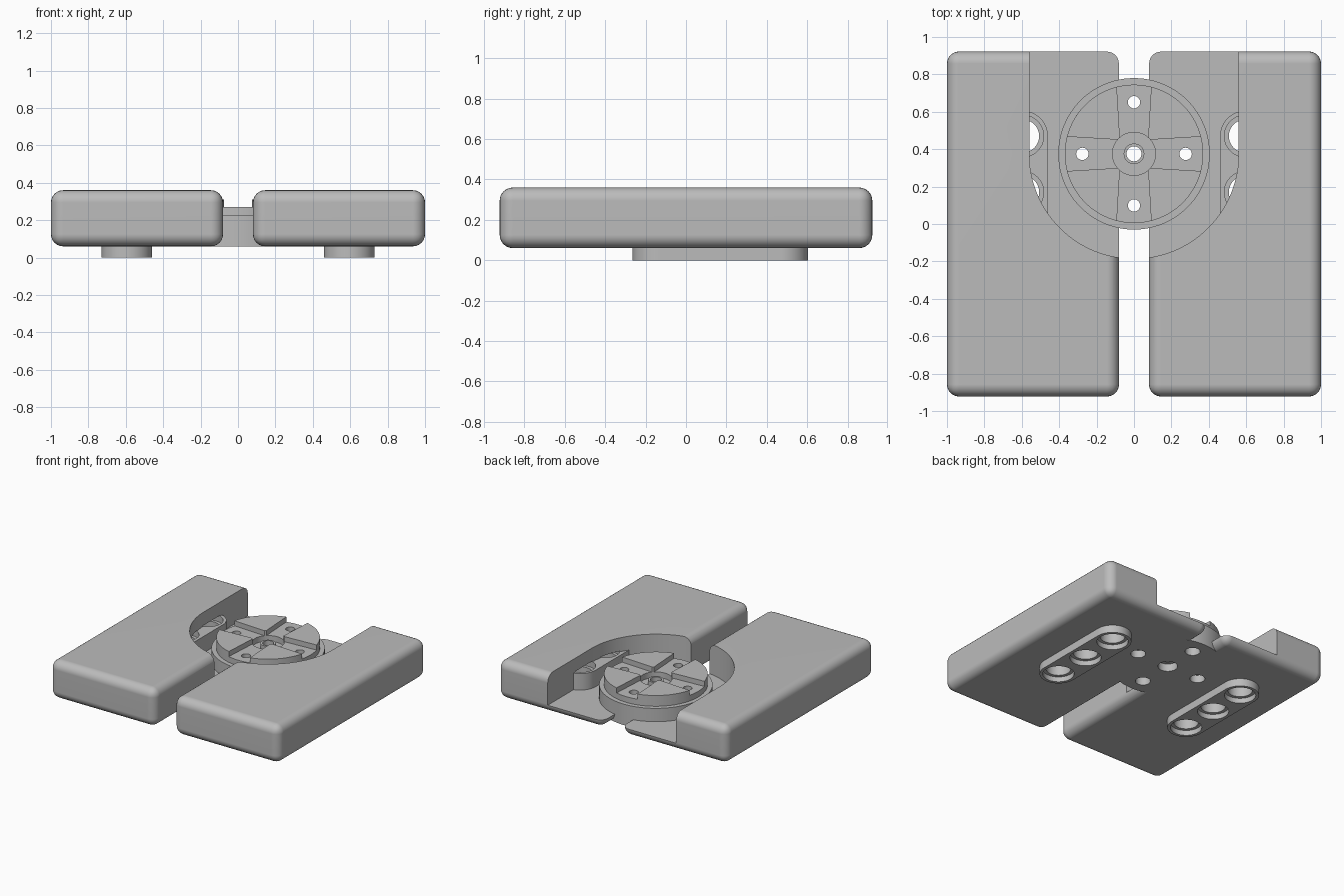
import bpy, bmesh, math
from mathutils import Matrix

if "Cube" in bpy.data.objects:
    bpy.data.objects.remove(bpy.data.objects["Cube"])

grey = bpy.data.materials.new("plain_grey")
grey.use_nodes = True
grey.diffuse_color = (0.5, 0.5, 0.5, 1)
grey.node_tree.nodes["Principled BSDF"].inputs["Base Color"].default_value = (0.5, 0.5, 0.5, 1)

HUB_Y = 0.375          # centre of the round mount
BOTTOM = 0.06          # underside of the blocks


def add(name, bm):
    bmesh.ops.recalc_face_normals(bm, faces=bm.faces)
    mesh = bpy.data.meshes.new(name)
    bm.to_mesh(mesh)
    bm.free()
    mesh.materials.append(grey)
    ob = bpy.data.objects.new(name, mesh)
    bpy.context.collection.objects.link(ob)
    return ob


def arc(cx, cy, r, a0, a1, n):
    return [(cx + r * math.cos(a0 + (a1 - a0) * i / n),
             cy + r * math.sin(a0 + (a1 - a0) * i / n)) for i in range(n + 1)]


def prism(name, points, z0, z1):
    bm = bmesh.new()
    face = bm.faces.new([bm.verts.new((x, y, z0)) for x, y in points])
    top = bmesh.ops.extrude_face_region(bm, geom=[face])["geom"]
    for v in top:
        if isinstance(v, bmesh.types.BMVert):
            v.co.z = z1
    return add(name, bm)


def cylinder(name, cx, cy, r, z0, z1, n=48):
    return prism(name, arc(cx, cy, r, 0, math.tau, n)[:-1], z0, z1)


def select(ob):
    bpy.ops.object.select_all(action="DESELECT")
    ob.select_set(True)
    bpy.context.view_layer.objects.active = ob


def combine(ob, other, operation="DIFFERENCE"):
    select(ob)
    mod = ob.modifiers.new("combine", "BOOLEAN")
    mod.object, mod.operation, mod.solver = other, operation, "EXACT"
    bpy.ops.object.modifier_apply(modifier=mod.name)
    bpy.data.objects.remove(other)


def finish(ob):
    select(ob)
    bpy.ops.object.shade_smooth_by_angle(angle=math.radians(30))
    ob.modifiers.new("even_shading", "WEIGHTED_NORMAL").keep_sharp = True


# Two rounded side blocks, each with half of the pocket and a slotted foot
for side, s in (("left", 1), ("right", -1)):
    bm = bmesh.new()
    bmesh.ops.create_cube(bm, size=1, matrix=Matrix.Translation((s * 0.54, 0, 0.21))
                          @ Matrix.Diagonal((0.92, 1.845, 0.3, 1)))
    bmesh.ops.bevel(bm, geom=bm.edges[:], offset=0.065, segments=6,
                    profile=0.5, affect="EDGES")
    block = add(side + "_block", bm)

    # Pocket that is round in front and open at the back
    outline = arc(0, HUB_Y, 0.56, math.pi, math.tau, 64) + [(0.56, 1.2), (-0.56, 1.2)]
    combine(block, prism("pocket", outline, 0.12, 0.5))

    # Foot that rises through the block into the pocket
    fx = s * 0.595
    y0, y1 = -0.13, 0.47
    outline = arc(fx, y1, 0.135, 0, math.pi, 24) + arc(fx, y0, 0.135, math.pi, math.tau, 24)
    combine(block, prism("foot", outline, 0, 0.25), "UNION")

    # Three stepped holes in the foot
    for i in range(3):
        y = y0 + i * (y1 - y0) / 2
        combine(block, cylinder("hole", fx, y, 0.088, -0.1, 0.255))
        combine(block, cylinder("lower_step", fx, y, 0.112, -0.1, 0.04))
        combine(block, cylinder("upper_step", fx, y, 0.112, 0.2, 0.256))

    # Seat for the mount
    combine(block, cylinder("seat", 0, HUB_Y, 0.4, -0.1, 0.5, 96))
    finish(block)

# Round mount turned from a stepped profile
profile = [(0.07, BOTTOM), (0.07, 0.12), (0.04, 0.12), (0.04, 0.265), (0.055, 0.265),
           (0.055, 0.225), (0.115, 0.225), (0.115, 0.27), (0.37, 0.27), (0.37, 0.225),
           (0.405, 0.225), (0.405, BOTTOM)]
bm = bmesh.new()
verts = [bm.verts.new((r, HUB_Y, z)) for r, z in profile]
edges = [bm.edges.new((verts[i - 1], verts[i])) for i in range(len(verts))]
bmesh.ops.spin(bm, geom=verts + edges, cent=(0, HUB_Y, 0), axis=(0, 0, 1),
               angle=math.tau, steps=96, use_merge=True)
bmesh.ops.remove_doubles(bm, verts=bm.verts, dist=0.0001)
mount = add("round_mount", bm)

# Four screw holes, wider underneath
for k in range(4):
    a = k * math.pi / 2
    x, y = 0.276 * math.cos(a), HUB_Y + 0.276 * math.sin(a)
    combine(mount, cylinder("screw_hole", x, y, 0.033, -0.1, 0.5, 32))
    combine(mount, cylinder("screw_head", x, y, 0.054, -0.1, 0.12, 32))
finish(mount)

# Four raised pads that leave a flared cross between them
flare = math.asin(0.092 / 0.37)
for k in range(4):
    a = k * math.pi / 2
    rim = arc(0, 0, 0.37, flare, math.pi / 2 - flare, 24)
    shape = [(x * math.cos(a) - y * math.sin(a), HUB_Y + x * math.sin(a) + y * math.cos(a))
             for x, y in [(0.075, 0.075)] + rim]
    pad = prism("raised_pad_%d" % (k + 1), shape, 0.27, 0.31)
    combine(pad, cylinder("hub_clearance", 0, HUB_Y, 0.115, 0.2, 0.4, 96))
    finish(pad)
